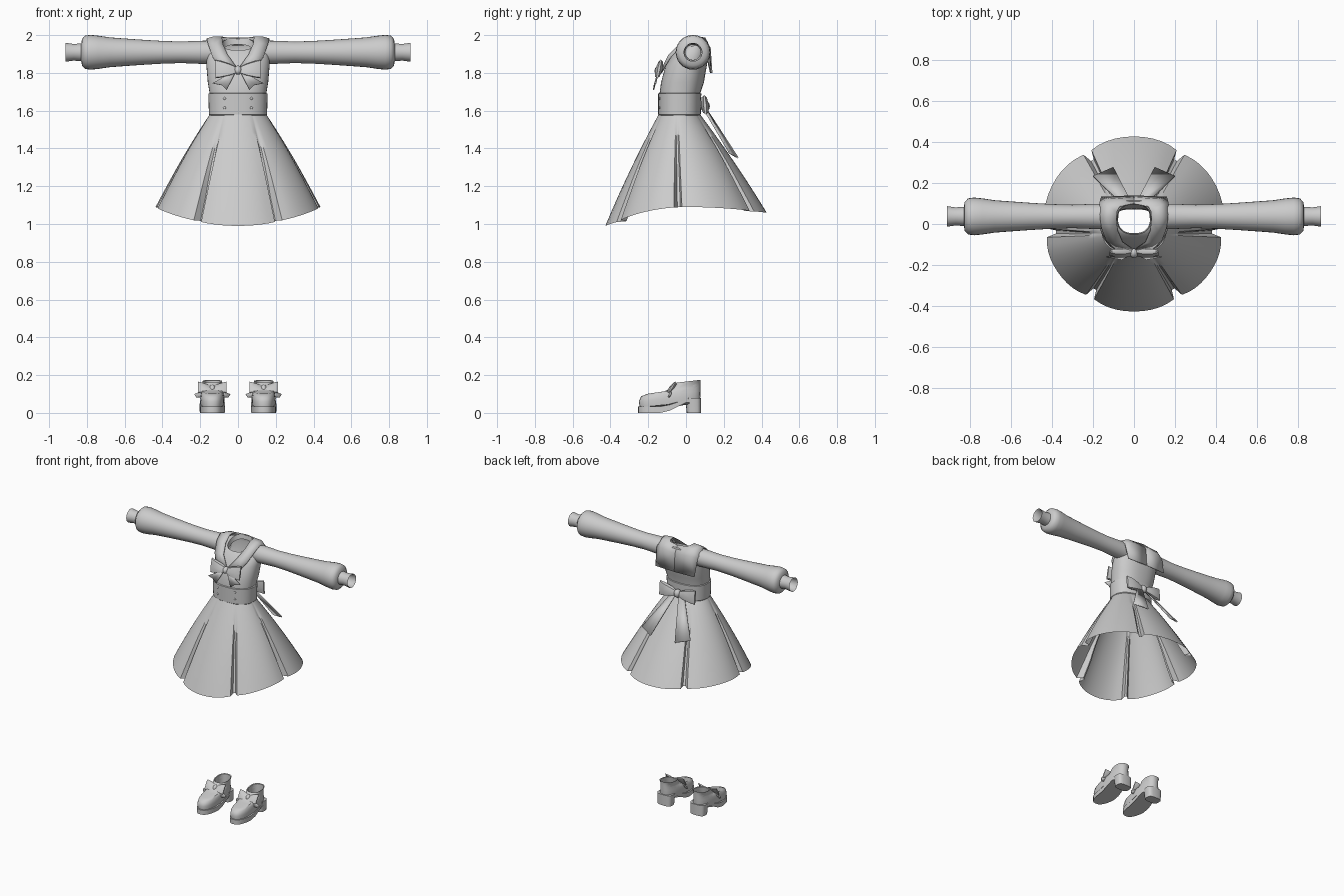
import bpy, bmesh, math
from mathutils import Vector

if "Cube" in bpy.data.objects:
    bpy.data.objects.remove(bpy.data.objects["Cube"])

mat = bpy.data.materials.new("grey cloth")
mat.diffuse_color = (0.6, 0.6, 0.6, 1)
mat.use_nodes = True
mat.node_tree.nodes["Principled BSDF"].inputs["Base Color"].default_value = mat.diffuse_color


def finish(name, bm, thick=0, angle=35):
    bmesh.ops.recalc_face_normals(bm, faces=bm.faces)
    me = bpy.data.meshes.new(name)
    bm.to_mesh(me)
    bm.free()
    ob = bpy.data.objects.new(name, me)
    bpy.context.collection.objects.link(ob)
    me.materials.append(mat)
    bpy.ops.object.select_all(action='DESELECT')
    bpy.context.view_layer.objects.active = ob
    ob.select_set(True)
    bpy.ops.object.shade_smooth_by_angle(angle=math.radians(angle))
    if thick:
        s = ob.modifiers.new("thickness", 'SOLIDIFY')
        s.thickness, s.offset = thick, 0
    return ob


def loft(name, rings, closed=True, caps=(False, False), thick=0, angle=35):
    """Skin a list of equal length point rings."""
    bm = bmesh.new()
    vs = [[bm.verts.new(p) for p in r] for r in rings]
    n = len(vs[0])
    for a, b in zip(vs, vs[1:]):
        for i in range(n if closed else n - 1):
            j = (i + 1) % n
            bm.faces.new((a[i], a[j], b[j], b[i]))
    if caps[0]:
        bm.faces.new(vs[0])
    if caps[1]:
        bm.faces.new(vs[-1])
    return finish(name, bm, thick, angle)


def oval(w, yf, yb, zf, zb, cx=0, p=0.85, n=40):
    """Rounded ring tilted from front height zf to back height zb."""
    out = []
    for i in range(n):
        a = 2 * math.pi * i / n
        c, s = math.cos(a), math.sin(a)
        c, s = math.copysign(abs(c) ** p, c), math.copysign(abs(s) ** p, s)
        t = (s + 1) / 2
        out.append((cx + w * c, yf + (yb - yf) * t, zf + (zb - zf) * t))
    return out


# bodice with open neck
loft("bodice", [oval(*r) for r in [
    (.148, -.14, .072, 1.58, 1.58), (.15, -.14, .075, 1.69, 1.69),
    (.16, -.132, .095, 1.75, 1.75), (.168, -.108, .112, 1.84, 1.85),
    (.165, -.075, .12, 1.89, 1.92), (.14, -.055, .115, 1.915, 1.965),
    (.083, -.05, .1, 1.92, 1.985), (.078, -.045, .095, 1.88, 1.95)]])

# waistband
loft("waistband", [oval(*r) for r in [
    (.15, -.142, .073, 1.575, 1.575), (.154, -.147, .078, 1.58, 1.58),
    (.157, -.147, .081, 1.69, 1.69), (.15, -.14, .075, 1.693, 1.693)]])

# waistband buttons
for x in (-.07, .07):
    for z in (1.665, 1.615):
        bm = bmesh.new()
        bmesh.ops.create_uvsphere(bm, u_segments=10, v_segments=6, radius=.009)
        bmesh.ops.translate(bm, verts=bm.verts, vec=(x, -.134, z))
        finish("button", bm)

# wide square-backed collar, from centre back to centre front
half = [
    [(0, .1, 1.985), (0, .128, 1.93), (0, .137, 1.80)],
    [(.07, .085, 1.987), (.12, .12, 1.94), (.16, .13, 1.80)],
    [(.083, .06, 1.99), (.13, .09, 1.98), (.168, .10, 1.93)],
    [(.085, .025, 1.99), (.13, .03, 1.99), (.165, .03, 1.98)],
    [(.08, -.03, 1.95), (.115, -.03, 1.955), (.158, -.02, 1.95)],
    [(.055, -.09, 1.895), (.09, -.09, 1.895), (.135, -.08, 1.885)],
    [(.004, -.125, 1.825), (.04, -.128, 1.82), (.085, -.125, 1.81)]]
for s in (-1, 1):
    loft("collar", [[(s * x, y, z) for x, y, z in r] for r in half], False, thick=.006, angle=60)

# sleeves with open cuffs
sleeve = [(.12, .062), (.2, .061), (.3, .057), (.4, .06), (.5, .066), (.6, .073), (.68, .079),
          (.74, .088), (.78, .092), (.81, .088), (.826, .07), (.83, .047), (.87, .044),
          (.913, .05), (.909, .045), (.85, .04)]
for s in (-1, 1):
    loft("sleeve", [[(s * x, .037 + r * math.cos(k * math.pi / 14), 1.909 + r * math.sin(k * math.pi / 14))
                     for k in range(28)] for x, r in sleeve], angle=50)

# skirt: six rounded panels parted by deep pleats
notches = [-6, 58, 122, 186, 240, 300, 354]
spokes = []
for a, b in zip(notches, notches[1:]):
    spokes += [(a - 1.2, .86), (a + 1.2, .86)]
    spokes += [(a + 3 + (b - a - 6) * k / 10, 1 - .035 * abs(k / 5 - 1) ** 3) for k in range(11)]
rings = []
for i in range(13):
    t = i / 12
    ring = []
    for deg, f in spokes:
        c, s = math.cos(math.radians(deg)), math.sin(math.radians(deg))
        hem = 1.09 - (.10 if s < 0 else .03) * s * s
        e = t + .12 * t * (1 - t)
        k = 1 + (f - 1) * min(1, t * 1.3)
        rx = (.15 + .295 * e) * k
        ry = (.11 + .317 * e) * k
        ring.append((rx * c, -.035 * (1 - t) + ry * s, 1.58 + (hem - 1.58) * t))
    rings.append(ring)
loft("skirt", rings, angle=40)


def plate(name, pts, thick):
    bm = bmesh.new()
    bm.faces.new([bm.verts.new(p) for p in pts])
    return finish(name, bm, thick)


def bow(name, c, w, h, knot, d, lean=0):
    """Two pinched loops and a knot; lean moves the top along y."""
    c = Vector(c)
    for s in (-1, 1):
        rings = []
        for u, hh, dd in [(.06, .3, .4), (.35, .6, 1), (.75, .88, 1), (1, 1, .35)]:
            rings.append([c + Vector((s * u * w, y * d * dd + z * lean, z * h * hh + .12 * h * u))
                          for y, z in [(-.6, -.9), (-1, 0), (-.6, .9), (0, 1), (.6, .9), (1, 0), (.6, -.9), (0, -1)]])
        loft(name + "_loop", rings, caps=(True, True))
    bm = bmesh.new()
    bmesh.ops.create_uvsphere(bm, u_segments=12, v_segments=8, radius=1)
    for v in bm.verts:
        v.co = c + Vector((v.co.x * knot, v.co.y * d * 1.2 + v.co.z * lean * .4, v.co.z * knot * 1.2))
    finish(name + "_knot", bm)


# chest bow with tails
bow("chest_bow", (0, -.143, 1.815), .12, .05, .02, .02, .01)
# back bow with long tails lying over the skirt
bow("back_bow", (0, .10, 1.625), .145, .052, .025, .022, -.004)
for s in (-1, 1):
    plate("chest_bow_tail", [(s * .008, -.145, 1.815), (s * .135, -.16, 1.745),
                             (s * .085, -.168, 1.735), (s * .06, -.172, 1.71)], .006)
    plate("back_bow_tail", [(s * .01, .10, 1.62), (s * .06, .10, 1.60),
                            (s * .2, .232, 1.375), (s * .10, .275, 1.35)], .008)

# shoes
for s in (-1, 1):
    cx = s * .136
    # upper: toe cap sweeping up to an open ankle
    loft("shoe_upper", [oval(w, yf, yb, zf, zb, cx, .8, 28) for w, yf, yb, zf, zb in [
        (.062, -.245, .074, .03, .06), (.064, -.25, .076, .06, .09), (.06, -.238, .077, .088, .115),
        (.054, -.2, .077, .102, .14), (.05, -.13, .077, .108, .155), (.05, -.08, .077, .13, .168),
        (.052, -.05, .078, .16, .175), (.046, -.044, .072, .158, .172), (.045, -.06, .07, .08, .1)]],
        caps=(True, True), angle=50)
    # sole: flat at the toe, arched up to the heel
    base = oval(.067, -.254, .08, 0, 0, cx, .8, 28)
    arch = lambda y: .055 * min(1, max(0, (y + .11) / .11))
    loft("shoe_sole", [[(x, y, arch(y)) for x, y, z in base],
                       [(x, y, .034 + arch(y) * .7) for x, y, z in base]], caps=(True, True))
    # heel block
    loft("shoe_heel", [oval(.055, .004, .08, 0, 0, cx, .6, 20),
                       oval(.06, -.004, .08, .08, .08, cx, .6, 20)], caps=(True, True))
    # instep bow
    bow("shoe_bow", (cx, -.075, .132), .075, .03, .015, .014, .018)
    for q in (-1, 1):
        plate("shoe_bow_tail", [(cx + q * .008, -.078, .135), (cx + q * .095, -.08, .098),
                                (cx + q * .085, -.09, .082), (cx + q * .045, -.098, .085)], .005)
